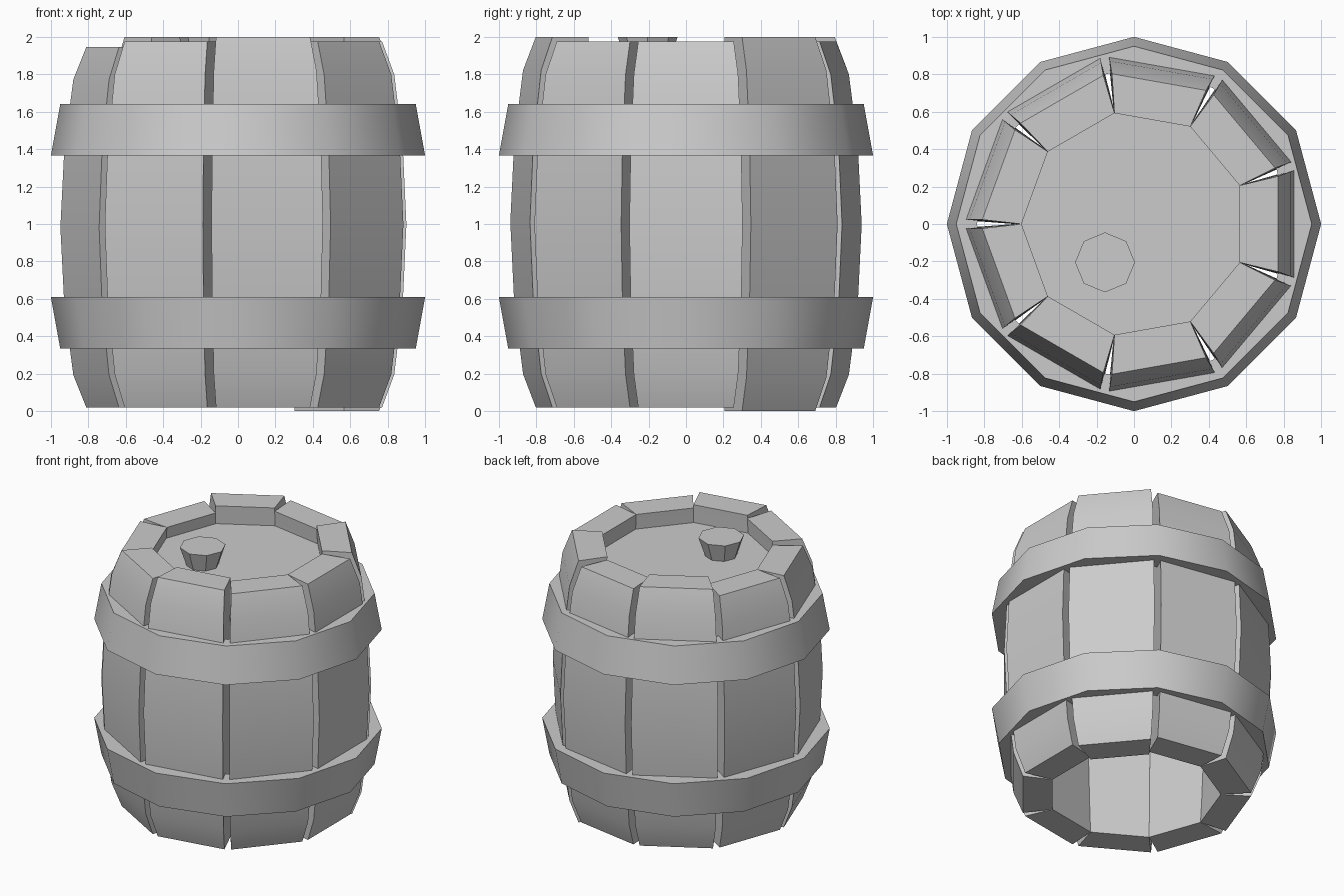
import bpy, bmesh
from math import cos, sin, tan, pi, radians

if "Cube" in bpy.data.objects:
    bpy.data.objects.remove(bpy.data.objects["Cube"])


def make(name, verts, faces, smooth=None):
    me = bpy.data.meshes.new(name)
    me.from_pydata(verts, [], faces)
    bm = bmesh.new()
    bm.from_mesh(me)
    bmesh.ops.recalc_face_normals(bm, faces=bm.faces)
    bm.to_mesh(me)
    bm.free()
    ob = bpy.data.objects.new(name, me)
    bpy.context.collection.objects.link(ob)
    if smooth:
        bpy.ops.object.select_all(action='DESELECT')
        ob.select_set(True)
        bpy.context.view_layer.objects.active = ob
        bpy.ops.object.shade_smooth_by_angle(angle=radians(smooth))
    return ob


# Staves: (height fraction, outer distance, inner distance)
HALF = pi / 9
ROWS = [(0, .77, .565), (.09, .835, .575), (.28, .88, .59), (.5, .90, .60),
        (.72, .88, .59), (.91, .835, .575), (1, .77, .565)]


def stave(index, bottom, top):
    a = index * 2 * HALF
    verts, faces = [], []
    for t, ro, ri in ROWS:
        wi, wo = ri * tan(HALF), ro * tan(HALF) - .025
        z = bottom + (top - bottom) * t
        for x, y in ((ri, -wi), (ro, -wo), (ro, wo), (ri, wi)):
            verts.append((x * cos(a) - y * sin(a), x * sin(a) + y * cos(a), z))
    for r in range(len(ROWS) - 1):
        for k in range(4):
            n = (k + 1) % 4
            faces.append((r * 4 + k, r * 4 + n, r * 4 + 4 + n, r * 4 + 4 + k))
    last = len(verts) - 4
    faces += [(3, 2, 1, 0), (last, last + 1, last + 2, last + 3)]
    make(f"stave_{index + 1}", verts, faces, 30)


TOPS = [1.975, 2.0, 1.975, 2.0, 1.945, 1.945, 1.975, 2.0, 1.975]
for i, top in enumerate(TOPS):
    stave(i, 0 if i == 1 else .02, top)


# Hoops: twelve-sided closed bands that widen towards the middle
def hoop(name, z0, r0, z1, r1, inner=.84, n=12):
    section = [(inner, z0), (r0, z0), (r1, z1), (inner, z1)]
    verts = [(r * cos(2 * pi * i / n), r * sin(2 * pi * i / n), z)
             for i in range(n) for r, z in section]
    faces = [(i * 4 + k, (i + 1) % n * 4 + k, (i + 1) % n * 4 + (k + 1) % 4, i * 4 + (k + 1) % 4)
             for i in range(n) for k in range(4)]
    make(name, verts, faces, 35)


hoop("lower_hoop", .335, .95, .61, 1.0)
hoop("upper_hoop", 1.365, 1.0, 1.64, .95)

# Recessed lid
LID_Z = 1.86
make("lid", [(.615 * cos(HALF * (2 * i + 1)), .615 * sin(HALF * (2 * i + 1)), LID_Z)
             for i in range(9)], [tuple(range(9))])

# Tapered eight-sided bung
bung = [(-.155 + r * cos(pi * i / 4), -.205 + r * sin(pi * i / 4), z)
        for r, z in ((.11, LID_Z - .01), (.16, 2.0)) for i in range(8)]
make("bung", bung, [(i, (i + 1) % 8, 8 + (i + 1) % 8, 8 + i) for i in range(8)]
     + [tuple(range(7, -1, -1)), tuple(range(8, 16))])
